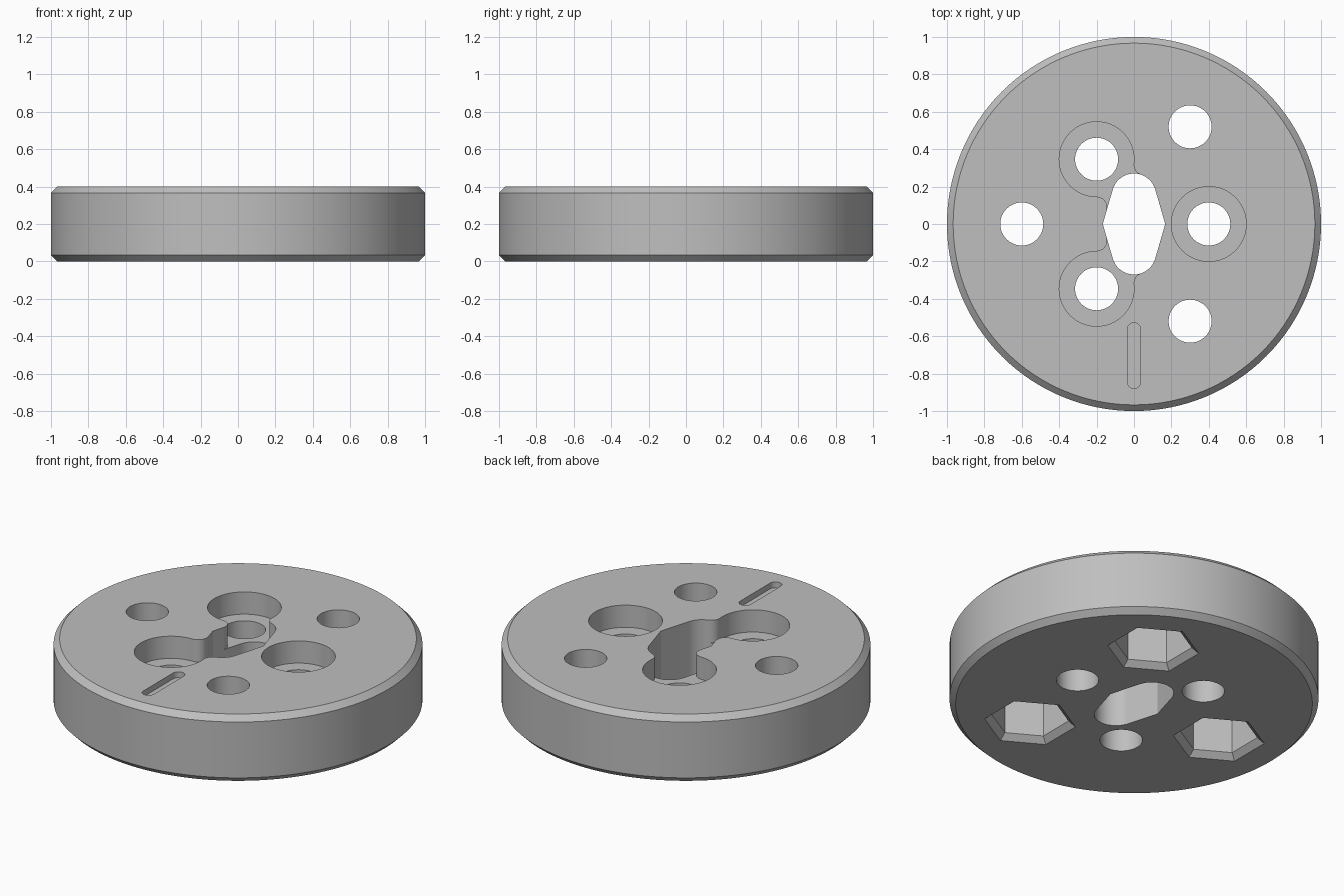
import bpy
import bmesh
from math import radians, sin, cos, pi
from mathutils import Vector

cube = bpy.data.objects.get("Cube")
if cube:
    bpy.data.objects.remove(cube, do_unlink=True)

HEIGHT = 0.4
CHAMFER = 0.033
BORE_FLOOR = HEIGHT - 0.133
ABOVE, BELOW = HEIGHT + 0.1, -0.1

grey = bpy.data.materials.new("plain grey")
grey.use_nodes = True
COLOUR = (0.52, 0.52, 0.52, 1)
grey.diffuse_color = COLOUR
grey.node_tree.nodes["Principled BSDF"].inputs["Base Color"].default_value = COLOUR


def arc(centre, radius, start, end, steps):
    """Points along an arc, angles in degrees."""
    angles = [radians(start + (end - start) * i / steps) for i in range(steps + 1)]
    return [Vector((centre[0] + radius * cos(a), centre[1] + radius * sin(a))) for a in angles]


def circle(centre, radius, steps=48, start=0):
    return arc(centre, radius, start, start + 360, steps)[:-1]


def polar(radius, degrees):
    return Vector((radius * cos(radians(degrees)), radius * sin(radians(degrees))))


def loft(name, sections):
    """Closed solid through (outline, height) sections."""
    bm = bmesh.new()
    rings = [[bm.verts.new((p.x, p.y, z)) for p in outline] for outline, z in sections]
    for low, high in zip(rings, rings[1:]):
        for i in range(len(low)):
            j = (i + 1) % len(low)
            bm.faces.new((low[i], low[j], high[j], high[i]))
    bm.faces.new(rings[0])
    bm.faces.new(rings[-1])
    bmesh.ops.recalc_face_normals(bm, faces=bm.faces)
    mesh = bpy.data.meshes.new(name)
    bm.to_mesh(mesh)
    bm.free()
    obj = bpy.data.objects.new(name, mesh)
    bpy.context.collection.objects.link(obj)
    return obj


# Chamfered disc
rim = circle((0, 0), 1, 128)
inner_rim = circle((0, 0), 1 - CHAMFER, 128)
disc = loft("disc", [(inner_rim, 0), (rim, CHAMFER),
                     (rim, HEIGHT - CHAMFER), (inner_rim, HEIGHT)])
disc.data.materials.append(grey)
bpy.context.view_layer.objects.active = disc
disc.select_set(True)


def cut(name, sections):
    cutter = loft(name, sections)
    cutter.hide_render = True
    mod = disc.modifiers.new(name, "BOOLEAN")
    mod.operation = "DIFFERENCE"
    mod.solver = "EXACT"
    mod.object = cutter
    bpy.ops.object.modifier_apply(modifier=name)
    bpy.data.objects.remove(cutter, do_unlink=True)


# Central opening: two rounded ends joined by slanted flats
END_Y, END_R, SLANT = 0.152, 0.118, 16
corner = Vector((0.167, 0))
opening = ([corner] + arc((0, END_Y), END_R, SLANT, 180 - SLANT, 24)
           + [-corner] + arc((0, -END_Y), END_R, 180 + SLANT, 360 - SLANT, 24))
cut("central_opening", [(opening, BELOW), (opening, ABOVE)])

# Counterbored screw holes
for angle in (0, 120, 240):
    centre = polar(0.4, angle)
    bore, hole = circle(centre, 0.2, 64), circle(centre, 0.115)
    cut("counterbore", [(bore, BORE_FLOOR), (bore, ABOVE)])
    cut("screw_hole", [(hole, BELOW), (hole, ABOVE)])

# Rounded passages from the two left counterbores into the opening
FILLET = 0.056
passage = (arc((-0.2, 0.09), FILLET, 90, -SLANT, 12) + [Vector((0, 0.1))]
           + arc((0.0544, 0.3173), FILLET, 252, 174, 12) + [Vector((-0.2, 0.346))])
for side in (1, -1):
    outline = [Vector((p.x, p.y * side)) for p in passage]
    cut("passage", [(outline, BORE_FLOOR), (outline, ABOVE)])

# Outer bolt holes with chamfered hexagonal nut pockets underneath
for angle in (60, 180, 300):
    centre = polar(0.6, angle)
    hole = circle(centre, 0.115)
    cut("bolt_hole", [(hole, BELOW), (hole, ABOVE)])
    small, large = (circle(centre, r, 6, 30) for r in (0.212, 0.288))
    cut("nut_pocket", [(large, -CHAMFER), (small, CHAMFER), (small, 0.267)])

# Shallow index groove near the front edge
groove = arc((0, -0.563), 0.035, 0, 180, 12) + arc((0, -0.845), 0.035, 180, 360, 12)
cut("index_groove", [(groove, HEIGHT - 0.035), (groove, ABOVE)])

bpy.ops.object.shade_smooth_by_angle(angle=radians(28))
